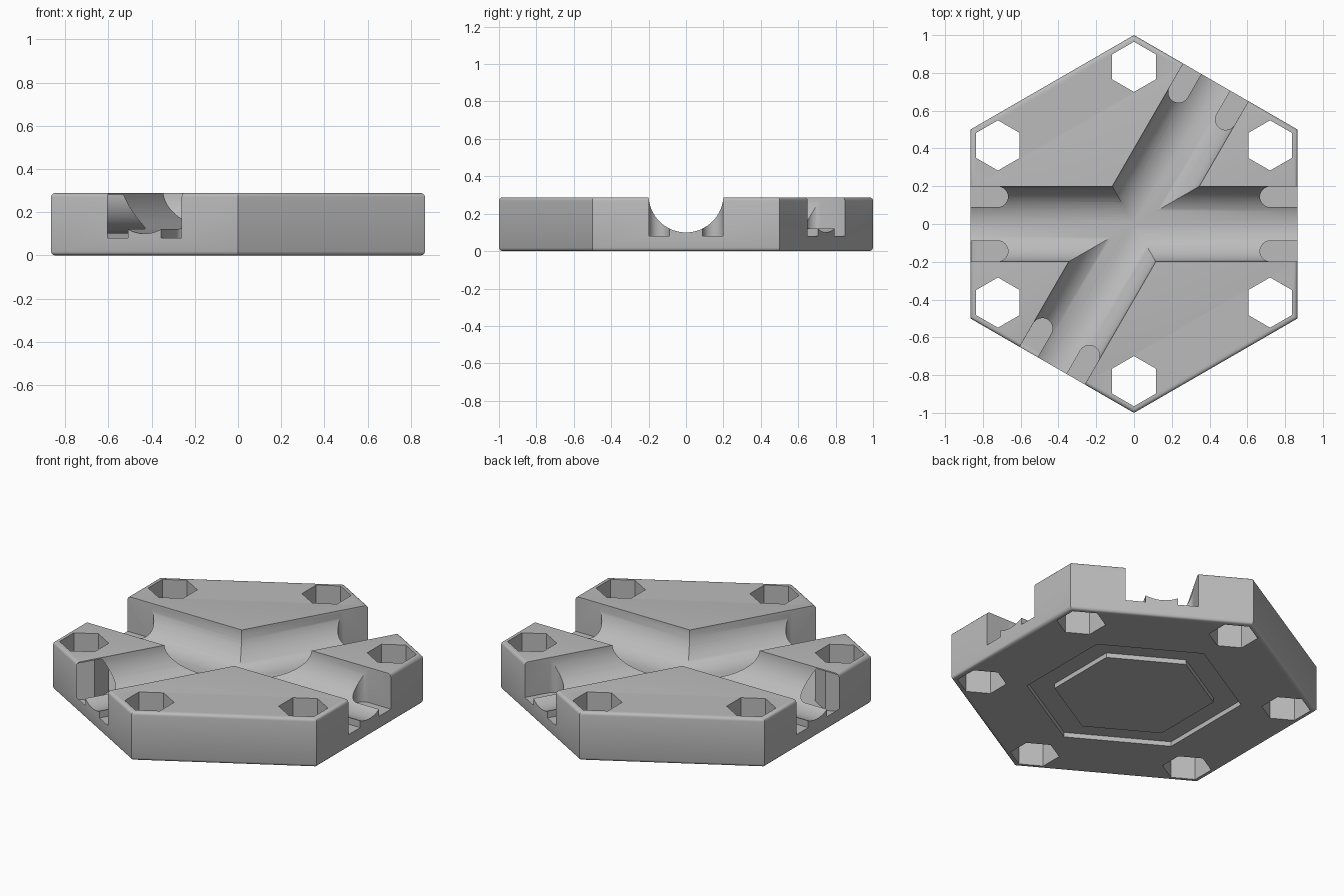
import bpy, bmesh
from math import sin, cos, pi, sqrt, radians
from mathutils import Matrix

if "Cube" in bpy.data.objects:
    bpy.data.objects.remove(bpy.data.objects["Cube"])

HEIGHT = 0.288
ROUND = 0.018          # rounding of the rim
CHANNEL_R, CHANNEL_Z = 0.2, 0.3
ARMS = (0, 60, 180, 240)


def hexagon(radius):
    return [(radius * sin(k * pi / 3), -radius * cos(k * pi / 3)) for k in range(6)]


def loft(name, rings):
    """Join stacked outlines, given as (points, z), into a closed solid."""
    bm = bmesh.new()
    rows = [[bm.verts.new((x, y, z)) for x, y in pts] for pts, z in rings]
    n = len(rows[0])
    for a, b in zip(rows, rows[1:]):
        for i in range(n):
            j = (i + 1) % n
            bm.faces.new((a[i], a[j], b[j], b[i]))
    bm.faces.new(rows[0][::-1])
    bm.faces.new(rows[-1])
    bmesh.ops.recalc_face_normals(bm, faces=bm.faces)
    mesh = bpy.data.meshes.new(name)
    bm.to_mesh(mesh)
    bm.free()
    obj = bpy.data.objects.new(name, mesh)
    bpy.context.collection.objects.link(obj)
    return obj


def cut(target, cutter):
    """Subtract the cutter for good, then discard it."""
    cutter.hide_render = True
    mod = target.modifiers.new("cut", 'BOOLEAN')
    mod.operation, mod.solver, mod.object = 'DIFFERENCE', 'EXACT', cutter
    bpy.context.view_layer.objects.active = target
    bpy.ops.object.modifier_apply(modifier=mod.name)
    bpy.data.objects.remove(cutter)


# Hexagonal body with rounded top and bottom rims
rings = []
for i in range(4):
    a = i / 3 * pi / 2
    inset = ROUND * (1 - sin(a)) * 2 / sqrt(3)
    rings.append((hexagon(1 - inset), ROUND * (1 - cos(a))))
rings += [(pts, HEIGHT - z) for pts, z in reversed(rings)]
body = loft("hexagonal_junction_tile", rings)

# Round channels crossing at the centre
circle = [(CHANNEL_R * cos(k * pi / 36), CHANNEL_R * sin(k * pi / 36)) for k in range(72)]
for angle in ARMS[:2]:
    channel = loft("channel_cutter", [(circle, -1.5), (circle, 1.5)])
    channel.data.transform(Matrix.Translation((0, 0, CHANNEL_Z))
                           @ Matrix.Rotation(radians(angle), 4, 'Z')
                           @ Matrix.Rotation(pi / 2, 4, 'Y'))
    cut(body, channel)

# Round-ended slots on both sides of every channel mouth
slot_r = 0.055
outline = [(0.722 + slot_r * cos(a), slot_r * sin(a))
           for a in (pi / 2 + k * pi / 16 for k in range(17))]
outline += [(1.1, -slot_r), (1.1, slot_r)]
for angle in ARMS:
    for side in (-1, 1):
        slot = loft("slot_cutter", [(outline, 0.08), (outline, 0.5)])
        slot.data.transform(Matrix.Rotation(radians(angle), 4, 'Z')
                            @ Matrix.Translation((0, side * 0.144, 0)))
        cut(body, slot)

# Hexagonal through holes near the corners
for x, y in hexagon(0.832):
    pts = [(x + px, y + py) for px, py in hexagon(0.133)]
    cut(body, loft("hole_cutter", [(pts, -0.2), (pts, 0.6)]))

# Shallow hexagonal ring groove underneath
ring = loft("ring_cutter", [(hexagon(0.585), -0.1), (hexagon(0.585), 0.028)])
cut(ring, loft("island_cutter", [(hexagon(0.435), -0.3), (hexagon(0.435), 0.3)]))
cut(body, ring)

# Single grey material
grey = bpy.data.materials.new("grey")
grey.use_nodes = True
colour = (0.5, 0.5, 0.5, 1)
grey.diffuse_color = colour
grey.node_tree.nodes["Principled BSDF"].inputs["Base Color"].default_value = colour
body.data.materials.clear()
body.data.materials.append(grey)

bpy.ops.object.select_all(action='DESELECT')
body.select_set(True)
bpy.context.view_layer.objects.active = body
bpy.ops.object.shade_smooth_by_angle(angle=radians(32))
